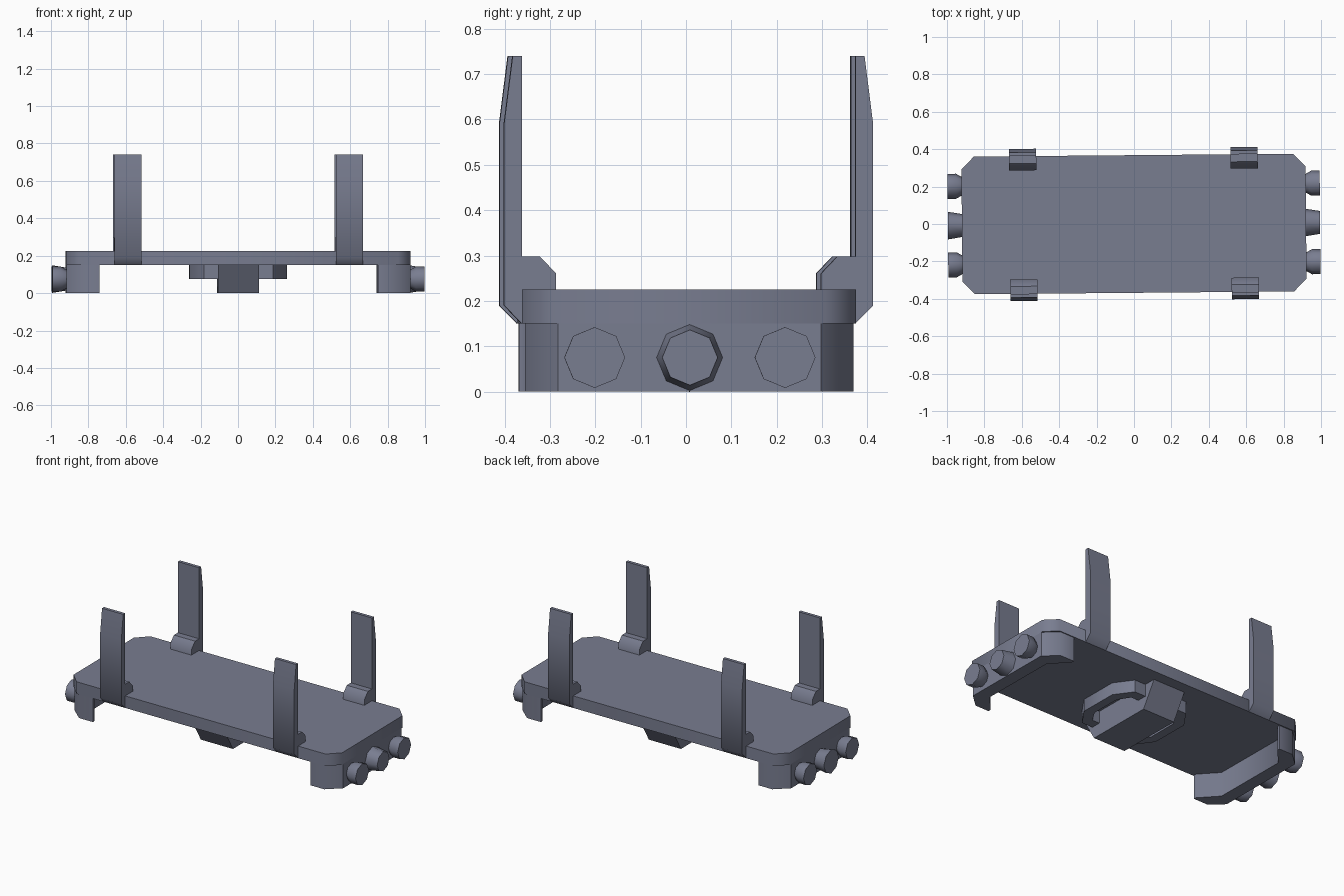
import bpy, bmesh, math
from mathutils import Matrix, Vector

if "Cube" in bpy.data.objects:
    bpy.data.objects.remove(bpy.data.objects["Cube"])

TURN = Matrix.Rotation(math.radians(0.5), 4, 'Z')  # the whole frame sits slightly turned

paint = bpy.data.materials.new("slate_grey")
paint.diffuse_color = (0.19, 0.205, 0.28, 1)
paint.use_nodes = True
paint.node_tree.nodes["Principled BSDF"].inputs["Base Color"].default_value = paint.diffuse_color


def finish(name, bm, angle=46):
    bmesh.ops.recalc_face_normals(bm, faces=bm.faces)
    bm.transform(TURN)
    me = bpy.data.meshes.new(name)
    bm.to_mesh(me)
    bm.free()
    ob = bpy.data.objects.new(name, me)
    bpy.context.collection.objects.link(ob)
    me.materials.append(paint)
    bpy.ops.object.select_all(action='DESELECT')
    bpy.context.view_layer.objects.active = ob
    ob.select_set(True)
    bpy.ops.object.shade_smooth_by_angle(angle=math.radians(angle))
    return ob


def prism(name, points, offset):
    """Extrude a closed outline of 3D points along an offset."""
    bm = bmesh.new()
    face = bm.faces.new([bm.verts.new(p) for p in points])
    res = bmesh.ops.extrude_face_region(bm, geom=[face], use_keep_orig=True)
    moved = [g for g in res["geom"] if isinstance(g, bmesh.types.BMVert)]
    bmesh.ops.translate(bm, verts=moved, vec=Vector(offset))
    return finish(name, bm)


def lathe_x(name, profile, y, z):
    """Octagonal turned part along x from (x, radius) pairs."""
    bm = bmesh.new()
    rings = [[bm.verts.new((x, y + r * math.cos(i * math.pi / 4), z + r * math.sin(i * math.pi / 4)))
              for i in range(8)] for x, r in profile]
    for a, b in zip(rings, rings[1:]):
        for i in range(8):
            j = (i + 1) % 8
            bm.faces.new((a[i], a[j], b[j], b[i]))
    bm.faces.new(rings[0])
    bm.faces.new(rings[-1])
    return finish(name, bm)


def octagon(x, y, cx, cy):
    return [(x, -cy), (x, cy), (cx, y), (-cx, y), (-x, cy), (-x, -cy), (-cx, -y), (cx, -y)]


# Deck plate with cut corners
prism("deck", [(x, y, 0.15) for x, y in octagon(0.92, 0.368, 0.853, 0.3)], (0, 0, 0.075))

# Stakes with inner foot clamp, two on each long side
stake = [(0.388, 0.74), (0.407, 0.59), (0.407, 0.19), (0.368, 0.15), (0.292, 0.2),
         (0.292, 0.26), (0.328, 0.298), (0.368, 0.298), (0.368, 0.74)]
for sx in (-1, 1):
    for sy, side in ((-1, "front"), (1, "back")):
        x0 = sx * 0.592 - 0.0725
        prism(f"{side}_stake", [(x0, sy * y, z) for y, z in stake], (0.145, 0, 0))

# Curved end beams under the deck
beam = [(0.745, 0.362), (0.84, 0.362), (0.92, 0.29), (0.92, -0.29), (0.84, -0.362), (0.745, -0.362),
        (0.745, -0.345), (0.84, -0.24), (0.84, 0.24), (0.745, 0.345)]
for sx in (-1, 1):
    prism("end_beam", [(sx * x, y, 0) for x, y in beam], (0, 0, 0.152))
    # Two outer buffers
    for sy in (-1, 1):
        lathe_x("buffer", [(sx * x, r) for x, r in
                           ((0.88, 0.035), (0.92, 0.05), (0.95, 0.067), (0.995, 0.067))],
                sy * 0.21, 0.075)

# Middle couplers, both tapering the same way
lathe_x("left_coupler", [(-0.995, 0.074), (-0.9, 0.058)], 0, 0.075)
lathe_x("right_coupler", [(0.9, 0.076), (0.995, 0.061)], 0, 0.075)

# Ring frame under the middle
bm = bmesh.new()
outer, inner = octagon(0.26, 0.225, 0.185, 0.12), octagon(0.205, 0.165, 0.16, 0.095)
loops = [[bm.verts.new((x, y, z)) for x, y in pts]
         for pts, z in ((outer, 0.152), (outer, 0.075), (inner, 0.075), (inner, 0.152))]
for k in range(4):
    a, b = loops[k], loops[(k + 1) % 4]
    for i in range(8):
        j = (i + 1) % 8
        bm.faces.new((a[i], a[j], b[j], b[i]))
finish("ring_frame", bm)

# Tapered central block
prism("centre_block", [(-0.11, -0.3, 0.152), (-0.11, 0.3, 0.152), (-0.11, 0.21, 0), (-0.11, -0.21, 0)],
      (0.22, 0, 0))
